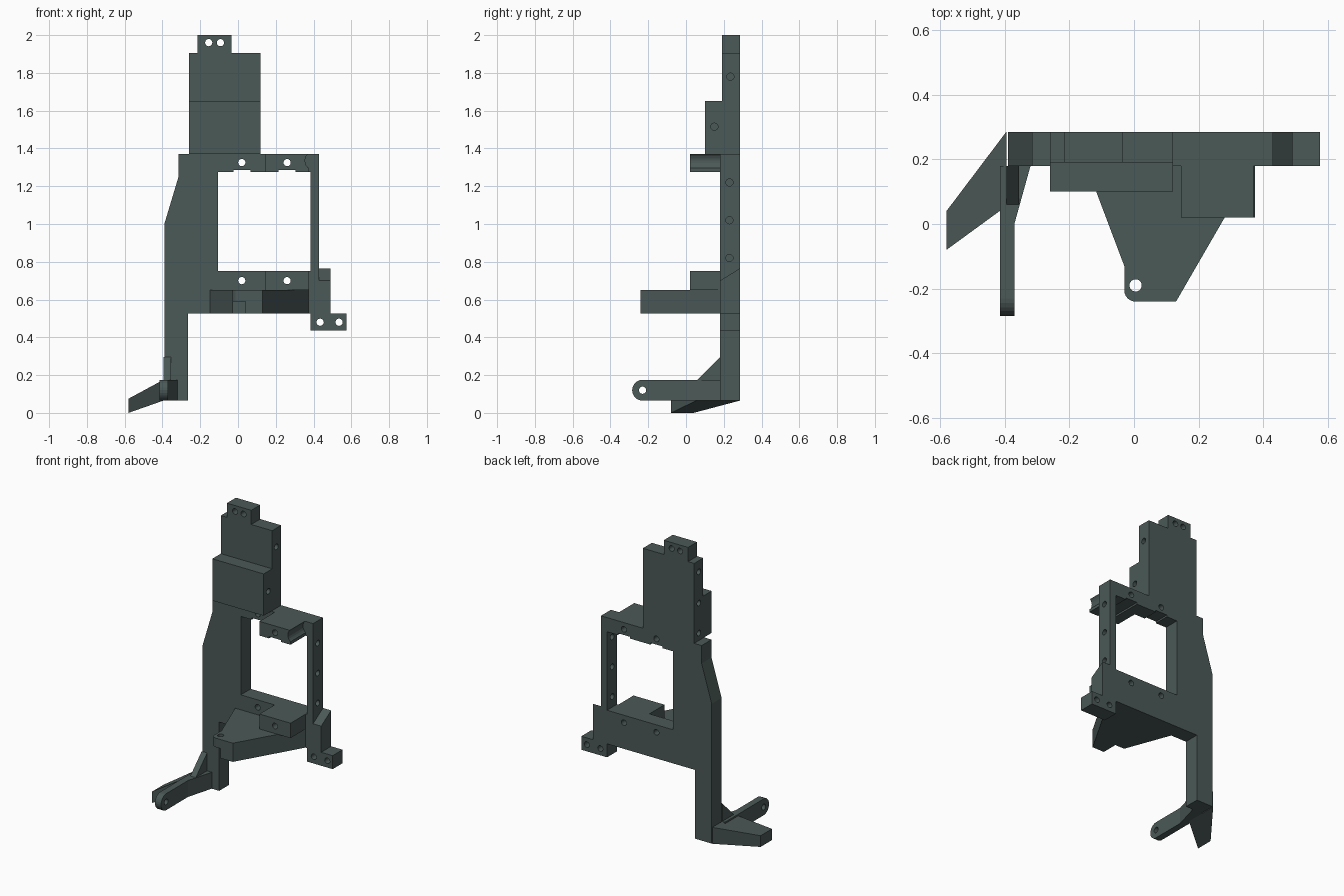
import bpy, bmesh
from math import pi, sin, cos
from mathutils import Vector

if "Cube" in bpy.data.objects:
    bpy.data.objects.remove(bpy.data.objects["Cube"], do_unlink=True)

mat = bpy.data.materials.new("dark_grey_green")
mat.use_nodes = True
color = (0.07, 0.1, 0.095, 1)
mat.diffuse_color = color
mat.node_tree.nodes["Principled BSDF"].inputs["Base Color"].default_value = color

# Maps a profile point and a depth to space, by extrusion axis
PLACE = {
    "x": lambda u, v, d: (d, u, v),
    "y": lambda u, v, d: (u, d, v),
    "z": lambda u, v, d: (u, v, d),
}


def finish(name, bm):
    bmesh.ops.recalc_face_normals(bm, faces=bm.faces)
    mesh = bpy.data.meshes.new(name)
    bm.to_mesh(mesh)
    bm.free()
    mesh.materials.append(mat)
    obj = bpy.data.objects.new(name, mesh)
    bpy.context.collection.objects.link(obj)
    return obj


def prism(name, points, axis, start, end):
    bm = bmesh.new()
    face = bm.faces.new([bm.verts.new(PLACE[axis](u, v, start)) for u, v in points])
    ext = bmesh.ops.extrude_face_region(bm, geom=[face])
    verts = [e for e in ext["geom"] if isinstance(e, bmesh.types.BMVert)]
    bmesh.ops.translate(bm, verts=verts, vec=Vector(PLACE[axis](0, 0, end - start)))
    if not face.is_valid or len(bm.faces) < len(points) + 2:
        bm.faces.new([v for v in bm.verts if v not in verts])
    return finish(name, bm)


def box(name, x, y, z):
    return prism(name, [(x[0], z[0]), (x[1], z[0]), (x[1], z[1]), (x[0], z[1])], "y", *y)


def arc(u, v, r, a, b, n):
    return [(u + r * cos(a + (b - a) * i / n), v + r * sin(a + (b - a) * i / n))
            for i in range(n + 1)]


def cut(obj, *cutters):
    for c in cutters:
        c.hide_render = True
        mod = obj.modifiers.new("cut", "BOOLEAN")
        mod.operation = "DIFFERENCE"
        mod.solver = "EXACT"
        mod.object = c
    graph = bpy.context.evaluated_depsgraph_get()
    mesh = bpy.data.meshes.new_from_object(obj.evaluated_get(graph))
    obj.modifiers.clear()
    obj.data = mesh
    for c in cutters:
        bpy.data.objects.remove(c, do_unlink=True)


def drill(u, v, axis, start, end, r=0.019):
    return prism("drill", arc(u, v, r, 0, 2 * pi * 23 / 24, 23), axis, start, end)


FRONT, BACK = 0.18, 0.285
MOUNT_X = (0.02, 0.26)


def mount_holes():
    return [drill(x, z, "y", -0.1, 0.4) for x in MOUNT_X for z in (0.70, 1.325)]


def recesses():
    return [box("recess", (x - 0.045, x + 0.045), (-0.1, 0.4), (1.2, 1.287)) for x in MOUNT_X]


# Main plate with leg, window and screw holes
plate = prism("main_plate", [
    (-0.39, 0.065), (-0.265, 0.065), (-0.265, 0.525), (0.385, 0.525), (0.43, 0.525),
    (0.43, 1.37), (-0.315, 1.37), (-0.315, 1.25), (-0.39, 1.0)], "y", FRONT, BACK)
cut(plate, box("window", (-0.105, 0.385), (0, 0.4), (0.75, 1.275)),
    *recesses(), *mount_holes(),
    *[drill(0.23, z, "x", 0.3, 0.5) for z in (0.82, 1.02, 1.22)])

# Side ear with sloping top, and its screw tab
prism("side_ear", [(FRONT, 0.525), (BACK, 0.525), (BACK, 0.765), (FRONT, 0.70)],
      "x", 0.43, 0.49)
tab = box("side_tab", (0.385, 0.575), (FRONT, BACK), (0.435, 0.525))
cut(tab, *[drill(x, 0.48, "y", 0, 0.4) for x in (0.435, 0.535)])

# Tower with stepped front and top tab
tower = prism("tower", [(0.10, 1.37), (BACK, 1.37), (BACK, 1.905), (0.19, 1.905),
                        (0.19, 1.65), (0.10, 1.65)], "x", -0.26, 0.12)
cut(tower, drill(0.235, 1.78, "x", 0.06, 0.2), drill(0.15, 1.515, "x", 0.06, 0.2),
    *[drill(0.235, z, "x", -0.3, -0.2) for z in (1.42, 1.62, 1.83)])
top_tab = box("top_tab", (-0.215, -0.035), (0.19, BACK), (1.905, 2.0))
cut(top_tab, *[drill(x, 1.96, "y", 0, 0.4) for x in (-0.155, -0.093)])

# Upper and lower brackets beside the window
upper = box("upper_bracket", (0.145, 0.375), (0.02, FRONT), (1.275, 1.37))
cut(upper, drill(0.405, 1.335, "y", -0.1, 0.3, 0.05), *recesses(), *mount_holes())
lower = box("lower_bracket", (0.145, 0.375), (0.02, FRONT), (0.65, 0.75))
cut(lower, *mount_holes())

# Tapered shelf with rounded, undercut corner
shelf = prism("shelf", [(-0.147, FRONT), (-0.03, -0.13)]
              + arc(0.005, -0.205, 0.035, pi, 1.5 * pi, 6)
              + [(0.13, -0.24), (0.373, FRONT)], "z", 0.525, 0.65)
cut(shelf, box("undercut", (-0.1, 0.04), (-0.3, -0.13), (0.5, 0.59)),
    drill(0.005, -0.19, "z", 0.4, 0.8))

# Foot arm with rounded eye
arm = prism("foot_arm", [(FRONT, 0.065), (FRONT, 0.175)]
            + arc(-0.23, 0.12, 0.055, pi / 2, 1.5 * pi, 12), "x", -0.415, -0.37)
cut(arm, drill(-0.23, 0.12, "x", -0.5, -0.3))
prism("arm_flare", [(-0.37, 0), (-0.32, FRONT), (-0.39, FRONT), (-0.39, 0)],
      "z", 0.065, 0.175)
prism("leg_gusset", [(0.06, 0.175), (FRONT, 0.175), (FRONT, 0.295)], "x", -0.395, -0.355)

# Outrigger tapering down to the ground
bm = bmesh.new()
for x, y, z in ((-0.395, (0.055, BACK), (0.065, 0.175)), (-0.58, (-0.08, 0.04), (0, 0.075))):
    for py in y:
        for pz in z:
            bm.verts.new((x, py, pz))
bmesh.ops.convex_hull(bm, input=bm.verts)
finish("outrigger", bm)
